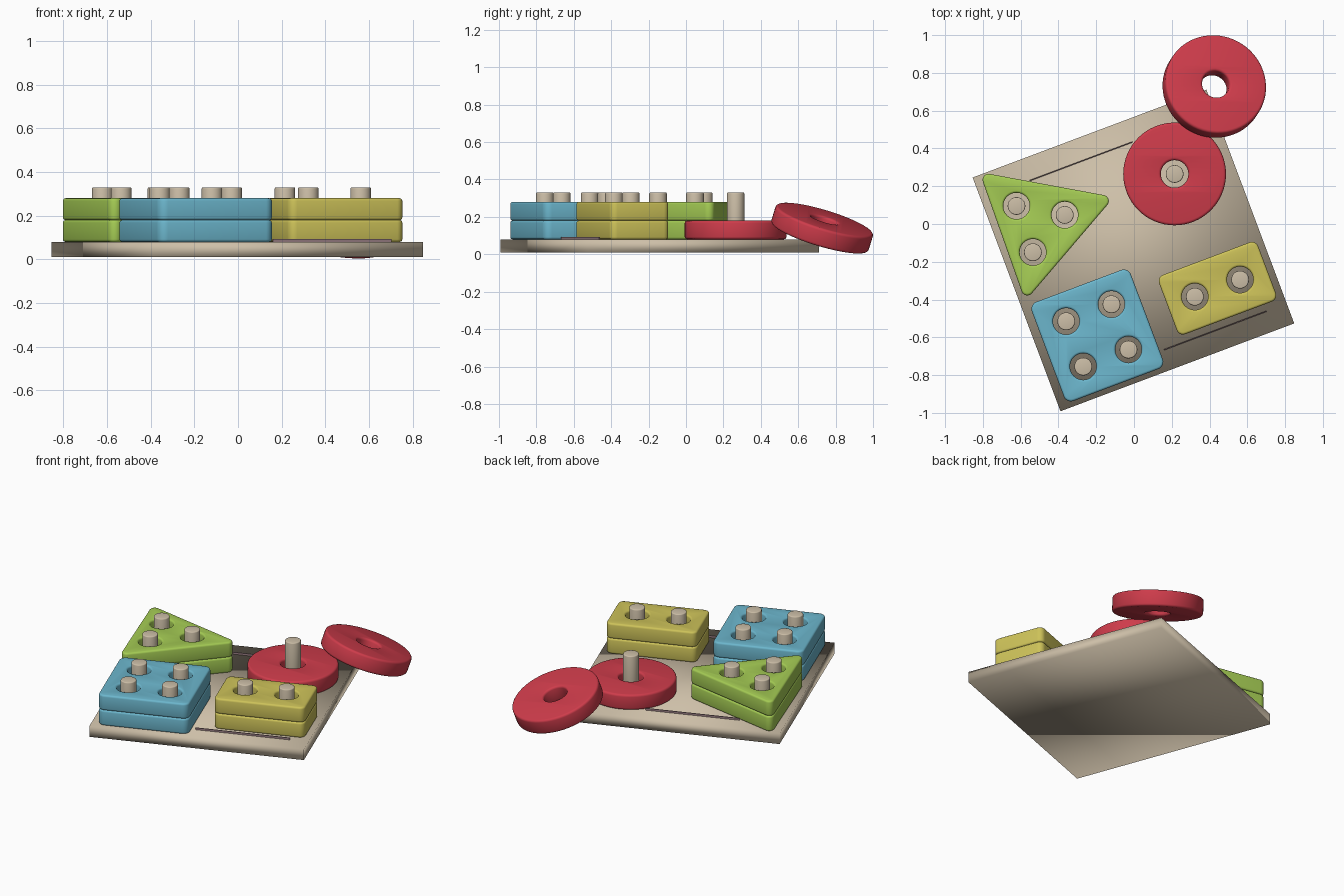
import bpy, bmesh, math
from mathutils import Matrix, Vector, Quaternion

cube = bpy.data.objects.get("Cube")
if cube:
    bpy.data.objects.remove(cube)

TURN = math.radians(20.6)      # whole board is turned on the floor
ROT = Matrix.Rotation(TURN, 2)


def material(name, rgb):
    m = bpy.data.materials.new(name)
    m.use_nodes = True
    m.diffuse_color = (*rgb, 1)
    m.node_tree.nodes["Principled BSDF"].inputs["Base Color"].default_value = (*rgb, 1)
    return m


WOOD = material("pale_wood", (0.61, 0.52, 0.39))
SLOT = material("mauve_brown", (0.32, 0.21, 0.23))
BLUE = material("sky_blue", (0.15, 0.47, 0.61))
YELLOW = material("mustard_yellow", (0.61, 0.54, 0.10))
GREEN = material("lime_green", (0.38, 0.61, 0.09))
RED = material("red", (0.62, 0.045, 0.07))


def arc(center, r, start, sweep, n):
    return [(center[0] + r * math.cos(start + sweep * i / n),
             center[1] + r * math.sin(start + sweep * i / n)) for i in range(n + 1)]


def circle(center, r, n=40):
    return arc(center, r, 0, math.tau, n)[:-1]


def rounded(corners, r):
    """Outline of equal-angle corners, given as arc centres in turn."""
    step = math.tau / len(corners)
    pts = []
    mid = Vector((0, 0))
    for c in corners:
        mid += Vector(c) / len(corners)
    for i, c in enumerate(corners):
        d0 = Vector(c) - Vector(corners[i - 1])
        start = math.atan2(d0.y, d0.x) - math.pi / 2
        pts += arc(c, r, start, step, 6)
    return pts


def slab(name, outline, holes, height, bevel, mat, loc):
    """Filled outline with holes, thickened and softened at the rims."""
    cu = bpy.data.curves.new(name, "CURVE")
    cu.dimensions = "2D"
    cu.fill_mode = "BOTH"
    cu.extrude = height / 2 - bevel
    cu.bevel_depth = bevel
    cu.bevel_resolution = 2
    cu.offset = -bevel
    for loop in [outline] + holes:
        s = cu.splines.new("POLY")
        s.points.add(len(loop) - 1)
        for p, (x, y) in zip(s.points, loop):
            p.co = (x, y, 0, 1)
        s.use_cyclic_u = True
    tmp = bpy.data.objects.new(name + "_outline", cu)
    bpy.context.collection.objects.link(tmp)
    bpy.context.view_layer.update()
    me = bpy.data.meshes.new_from_object(tmp.evaluated_get(
        bpy.context.evaluated_depsgraph_get()))
    bpy.data.objects.remove(tmp)
    bm = bmesh.new()
    bm.from_mesh(me)
    bmesh.ops.remove_doubles(bm, verts=bm.verts, dist=0.0005)
    bmesh.ops.recalc_face_normals(bm, faces=bm.faces)
    bm.to_mesh(me)
    bm.free()
    me.name = name
    me.materials.clear()
    me.materials.append(mat)
    ob = bpy.data.objects.new(name, me)
    ob.location = loc
    bpy.context.collection.objects.link(ob)
    me.shade_smooth()
    me.set_sharp_from_angle(angle=math.radians(40))
    return ob


def box(name, size, loc, mat, smooth=False):
    bm = bmesh.new()
    bmesh.ops.create_cube(bm, size=1)
    bmesh.ops.scale(bm, vec=size, verts=bm.verts)
    me = bpy.data.meshes.new(name)
    bm.to_mesh(me)
    bm.free()
    me.materials.append(mat)
    if smooth:
        me.shade_smooth()
    ob = bpy.data.objects.new(name, me)
    ob.location = loc
    ob.rotation_euler.z = TURN
    bpy.context.collection.objects.link(ob)


def peg(name, x, y):
    slab(name, circle((0, 0), 0.047, 28), [], 0.27, 0.006, WOOD, (x, y, 0.195))


def stack(name, center, outline, pegs, mat):
    """Two equal layers threaded on their pegs."""
    holes = [circle(p, 0.07, 32) for p in pegs]
    for i, layer in enumerate(("lower", "upper")):
        slab(f"{layer}_{name}", outline, holes, 0.1, 0.012, mat,
             (*center, 0.13 + 0.1 * i))
    for i, p in enumerate(pegs):
        peg(f"{name}_peg_{i + 1}", center[0] + p[0], center[1] + p[1])


def rectangle(w, d, r):
    a, b = w / 2 - r, d / 2 - r
    return rounded([ROT @ Vector(c) for c in ((-a, -b), (a, -b), (a, b), (-a, b))], r)


# Base board with two thin raised slats
box("base_board", (1.322, 1.322, 0.07), (-0.003, -0.14, 0.045), WOOD, smooth=True)
box("front_slat", (0.58, 0.005, 0.02), (0.43, -0.564, 0.083), SLOT)
box("back_slat", (0.58, 0.005, 0.02), (-0.28, 0.332, 0.083), SLOT)

# Square blocks on four pegs
g = 0.128
stack("square_block", (-0.194, -0.59), rectangle(0.56, 0.56, 0.04),
      [ROT @ Vector((sx * g, sy * g)) for sx in (-1, 1) for sy in (-1, 1)], BLUE)

# Rectangular blocks on two pegs
stack("rectangle_block", (0.442, -0.34), rectangle(0.56, 0.335, 0.035),
      [ROT @ Vector((sx * g, 0)) for sx in (-1, 1)], YELLOW)

# Triangular blocks on three pegs
turns = [math.radians(19.5 + 120 * k) for k in range(3)]
stack("triangle_block", (-0.5, 0.003),
      rounded([(0.355 * math.cos(a), 0.355 * math.sin(a)) for a in turns], 0.032),
      [(0.15 * math.cos(a) - 0.008, 0.15 * math.sin(a) - 0.005) for a in turns], GREEN)

# Round discs: one on its peg, one leaning on the board edge
for name, loc in (("seated_disc", (0.215, 0.265, 0.13)),
                  ("leaning_disc", (0.425, 0.728, 0.14))):
    disc = slab(name, circle((0, 0), 0.272, 64), [circle((0, 0), 0.073, 32)],
                0.1, 0.014, RED, loc)
peg("disc_peg", 0.215, 0.265)
disc.rotation_mode = "QUATERNION"
disc.rotation_quaternion = Quaternion((-0.835, 0.55, 0), math.radians(20))
